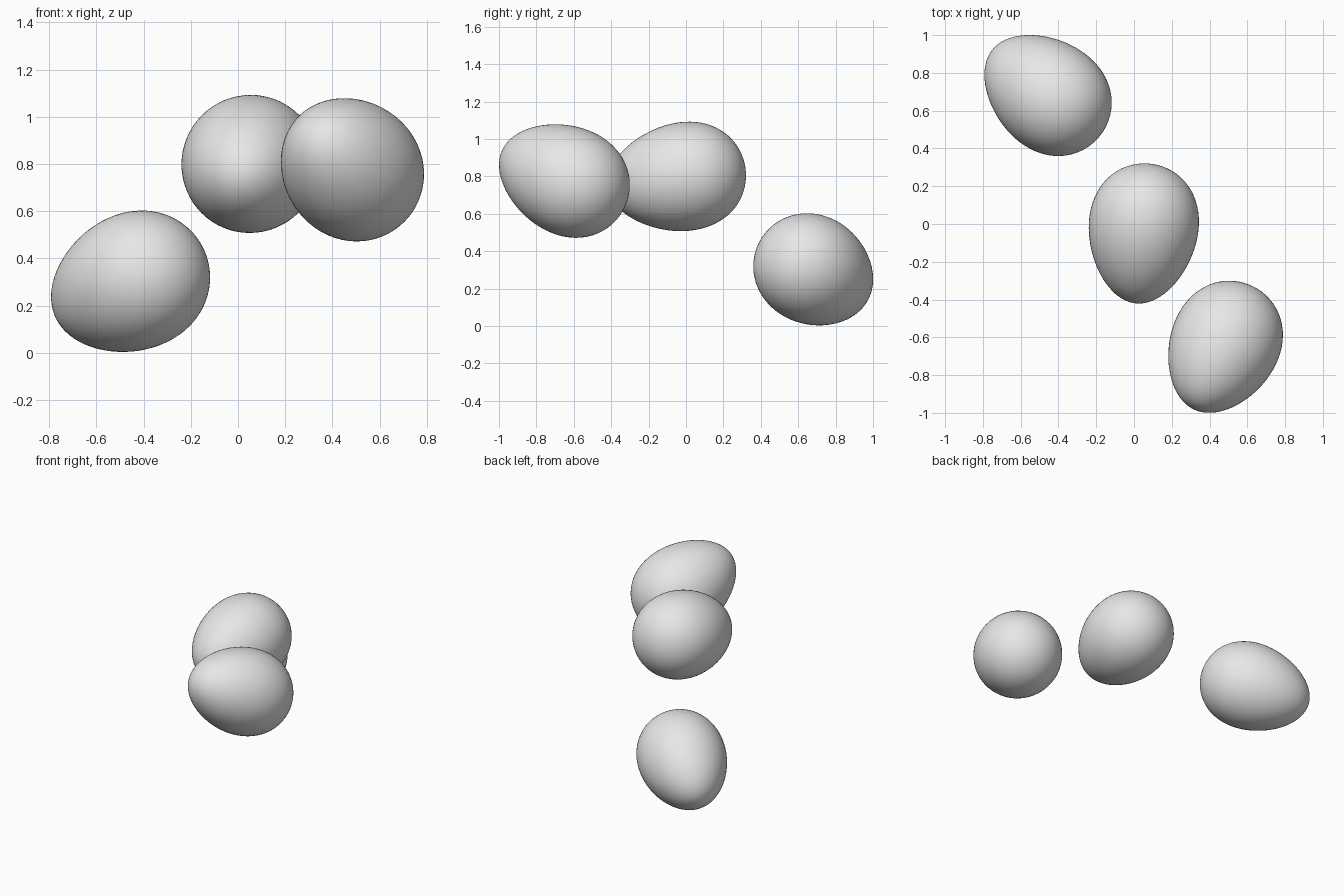
import bpy
import bmesh
import math
from mathutils import Vector

cube = bpy.data.objects.get("Cube")
if cube:
    bpy.data.objects.remove(cube, do_unlink=True)

HALF_LENGTH, RADIUS, TAPER = 0.373, 0.291, 0.14
SEGMENTS, RINGS = 64, 40

# Plain shell colour
shell = bpy.data.materials.new("light_grey")
shell.use_nodes = True
grey = (0.8, 0.8, 0.8, 1)
shell.diffuse_color = grey
shell.node_tree.nodes["Principled BSDF"].inputs["Base Color"].default_value = grey


def add_egg(name, centre, tip):
    """Tapered ellipsoid with its narrow end along tip, boxed around centre."""
    bm = bmesh.new()
    bmesh.ops.create_uvsphere(bm, u_segments=SEGMENTS, v_segments=RINGS, radius=1)
    turn = Vector(tip).to_track_quat('Z', 'Y')
    for v in bm.verts:
        r = RADIUS * (1 - TAPER * v.co.z) / (1 + TAPER ** 2 / 2)
        v.co = turn @ Vector((v.co.x * r, v.co.y * r, v.co.z * HALF_LENGTH))

    # Centre on the egg's own bounding box
    middle = Vector([(min(v.co[i] for v in bm.verts) + max(v.co[i] for v in bm.verts)) / 2
                     for i in range(3)])
    bmesh.ops.translate(bm, verts=bm.verts, vec=-middle)
    for f in bm.faces:
        f.smooth = True

    mesh = bpy.data.meshes.new(name)
    bm.to_mesh(mesh)
    bm.free()
    mesh.materials.append(shell)
    egg = bpy.data.objects.new(name, mesh)
    egg.location = centre
    bpy.context.collection.objects.link(egg)
    return egg


# Three loose eggs
add_egg("front_egg", (0.485, -0.65, 0.775), (-0.39, -0.83, 0.39))
add_egg("middle_egg", (0.052, -0.05, 0.80), (-0.10, -0.98, -0.14))
add_egg("back_egg", (-0.455, 0.68, 0.303), (-0.735, 0.59, -0.33))
